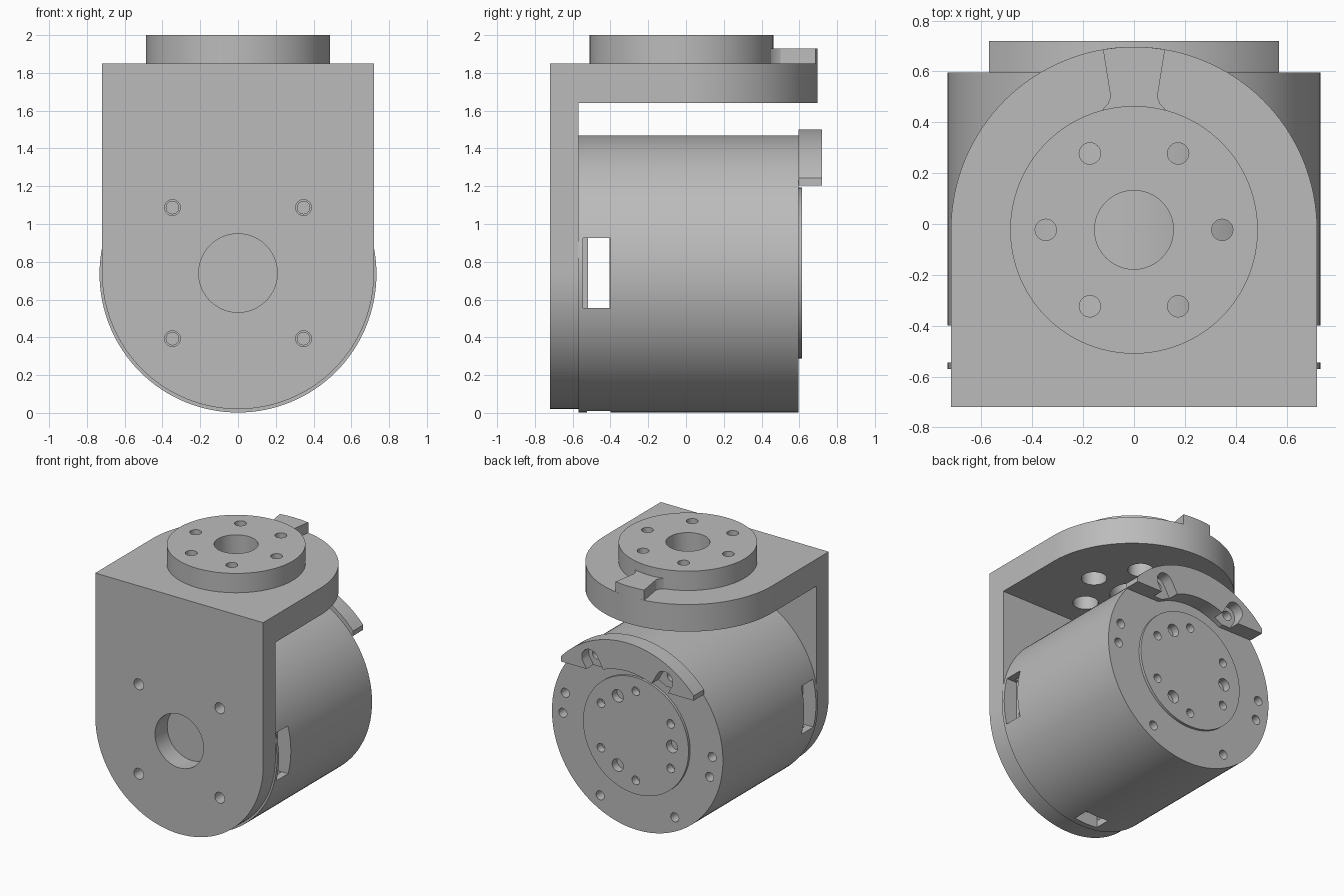
import bpy, bmesh
from math import sin, cos, pi, radians, sqrt

if "Cube" in bpy.data.objects:
    bpy.data.objects.remove(bpy.data.objects["Cube"])

grey = bpy.data.materials.new("matte grey")
grey.use_nodes = True
GREY = (0.5, 0.5, 0.5, 1)
grey.diffuse_color = GREY
grey.node_tree.nodes["Principled BSDF"].inputs["Base Color"].default_value = GREY

AXIS_Z = 0.74      # height of the motor axis
DISC_Y = -0.023    # depth of the upper pivot axis
HALF = 0.72        # half width of the bracket


def arc(cx, cy, r, a0, a1, n):
    angles = [radians(a0 + (a1 - a0) * i / n) for i in range(n + 1)]
    return [(cx + r * cos(a), cy + r * sin(a)) for a in angles]


def prism(name, outline, axis, lo, hi):
    """Extrude an outline along y (outline in x, z) or along z (outline in x, y)."""
    bm = bmesh.new()
    rings = []
    for h in (lo, hi):
        rings.append([bm.verts.new((a, h, b) if axis == "y" else (a, b, h)) for a, b in outline])
    low, high = rings
    bm.faces.new(low)
    bm.faces.new(high)
    n = len(outline)
    for i in range(n):
        j = (i + 1) % n
        bm.faces.new((low[i], low[j], high[j], high[i]))
    bmesh.ops.recalc_face_normals(bm, faces=bm.faces)
    mesh = bpy.data.meshes.new(name)
    bm.to_mesh(mesh)
    bm.free()
    mesh.materials.append(grey)
    obj = bpy.data.objects.new(name, mesh)
    bpy.context.collection.objects.link(obj)
    return obj


def cylinder(name, cx, cy, r, axis, lo, hi, n=32):
    return prism(name, arc(cx, cy, r, 0, 360, n)[:-1], axis, lo, hi)


def rect(x0, x1, y0, y1):
    return [(x0, y0), (x1, y0), (x1, y1), (x0, y1)]


def combine(targets, tool, operation="DIFFERENCE"):
    """Apply a boolean to each target, then remove the tool."""
    tool.hide_render = True
    for obj in targets:
        mod = obj.modifiers.new("bool", "BOOLEAN")
        mod.operation = operation
        mod.solver = "EXACT"
        mod.object = tool
        bpy.context.view_layer.objects.active = obj
        bpy.ops.object.modifier_apply(modifier=mod.name)
    bpy.data.objects.remove(tool)


def drill(targets, x, y, r, axis, lo, hi, n=24):
    combine(targets, cylinder("drill", x, y, r, axis, lo, hi, n))


def polar(r, degrees, cx, cy):
    return cx + r * cos(radians(degrees)), cy + r * sin(radians(degrees))


# L-shaped bracket: round-bottomed front plate and round-backed top plate
bracket = prism("bracket", [(HALF, 1.85), (-HALF, 1.85)] + arc(0, AXIS_Z, HALF, 180, 360, 64),
                "y", -0.72, -0.57)
top_plate = prism("top_plate", [(-HALF, -0.72), (HALF, -0.72)] + arc(0, DISC_Y, HALF, 0, 180, 64),
                  "z", 1.64, 1.85)
combine([bracket], top_plate, "UNION")

# Mounting disc with centre bore and counterbored bolt holes
disc = cylinder("mounting_disc", 0, DISC_Y, 0.487, "z", 1.85, 2.0, 96)
drill([bracket, disc], 0, DISC_Y, 0.155, "z", 1.5, 2.1, 48)
for k in range(6):
    x, y = polar(0.347, 60 * k, 0, DISC_Y)
    drill([bracket, disc], x, y, 0.042, "z", 1.5, 2.1)
    drill([bracket], x, y, 0.09, "z", 1.5, 1.83)

# Rotation stop tab behind the disc
side = [(0.125, 0.45), (0.103, 0.472), (0.092, 0.50)]
rim = [(x, DISC_Y + sqrt(HALF ** 2 - x * x)) for x in (0.122, 0.06, 0, -0.06, -0.122)]
tab = prism("stop_tab", side + rim + [(-x, y) for x, y in reversed(side)], "z", 1.85, 1.93)
combine([tab], cylinder("trim", 0, DISC_Y, 0.486, "z", 1.8, 2.1, 96))

# Motor housing with a hollow front chamber
housing = cylinder("motor_housing", 0, 0.735, 0.733, "y", -0.57, 0.595, 128)
combine([housing], cylinder("chamber", 0, 0.735, 0.68, "y", -0.52, -0.405, 64))
for s in (-1, 1):
    xs = sorted((s * 0.62, s * 0.8))
    combine([housing], prism("slot", rect(*xs, 0.555, 0.925), "y", -0.545, -0.40))
combine([housing], prism("slot", rect(-0.1, 0.1, -0.1, 0.1), "y", -0.525, -0.40))

# Front plate bore and screw holes
drill([bracket], 0, AXIS_Z, 0.208, "y", -0.8, -0.5, 48)
for sx in (-1, 1):
    for sz in (-1, 1):
        x, z = sx * 0.347, AXIS_Z + sz * 0.347
        drill([bracket], x, z, 0.042, "y", -0.8, -0.5)
        drill([housing], x, z, 0.033, "y", -0.6, -0.54)

# Holes around the rear rim of the housing
for angle in (0, 14.5, 180, 194.5, 240, 300):
    x, z = polar(0.64, angle, 0, AXIS_Z)
    drill([housing], x, z, 0.035, "y", 0.50, 0.7)

# Raised output flange with bolt and pin holes
flange = cylinder("output_flange", 0, AXIS_Z, 0.452, "y", 0.54, 0.615, 96)
combine([housing], cylinder("recess", 0, AXIS_Z, 0.452, "y", 0.54, 0.7, 96))
for k in range(6):
    x, z = polar(0.345, 30 + 60 * k, 0, AXIS_Z)
    drill([flange], x, z, 0.033, "y", 0.555, 0.7)
for angle in (60, 180, 300):
    x, z = polar(0.31, angle, 0, AXIS_Z)
    drill([flange], x, z, 0.048, "y", 0.555, 0.7)

# Crescent stop above the flange, with open screw pockets
outer = [p for p in arc(0, AXIS_Z, 0.76, 30, 150, 80) if abs(p[0]) < 0.57]
tip = AXIS_Z + sqrt(0.76 ** 2 - 0.57 ** 2)
crescent = prism("crescent_stop", [(0.57, 1.205), (0.57, tip)] + outer + [(-0.57, tip), (-0.57, 1.205)],
                 "y", 0.595, 0.72)
combine([crescent], cylinder("inner_cut", 0, AXIS_Z, 0.54, "y", 0.5, 0.8, 96))
for angle in (60, 120):
    x, z = polar(0.64, angle, 0, AXIS_Z)
    # Pocket outline: round end at the screw, open toward the axis
    pocket = arc(x, z, 0.07, angle - 90, angle + 90, 16)
    dx, dz = 0.2 * cos(radians(angle)), 0.2 * sin(radians(angle))
    first, last = pocket[0], pocket[-1]
    pocket += [(last[0] - dx, last[1] - dz), (first[0] - dx, first[1] - dz)]
    combine([crescent], prism("pocket", pocket, "y", 0.635, 0.8))
    drill([crescent, housing], x, z, 0.037, "y", 0.55, 0.8)

# Smooth the round walls and keep the edges sharp
parts = [bracket, disc, tab, housing, flange, crescent]
bpy.ops.object.select_all(action="DESELECT")
for part in parts:
    part.select_set(True)
bpy.context.view_layer.objects.active = bracket
bpy.ops.object.shade_smooth_by_angle(angle=radians(30))
